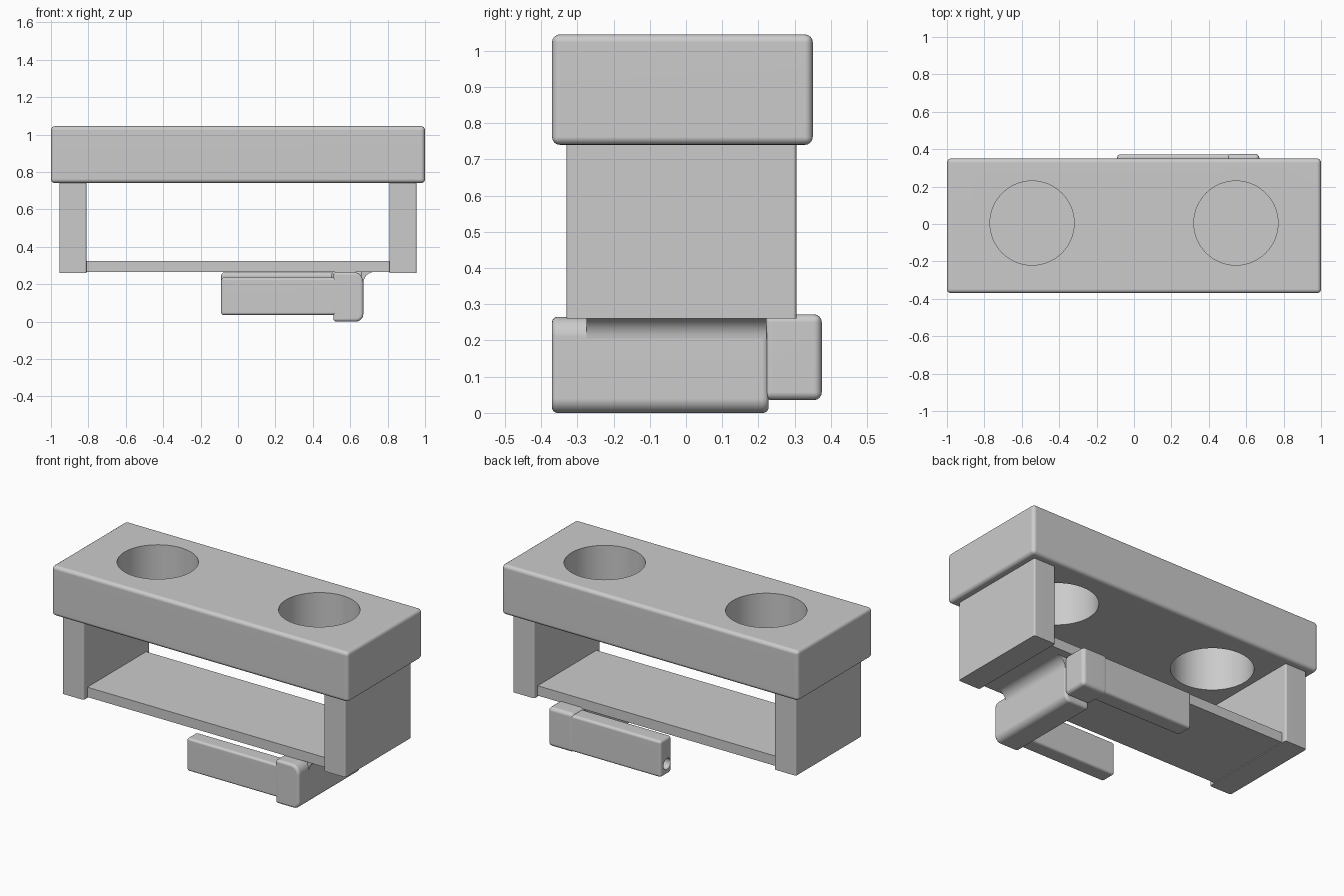
import bpy
import bmesh
import math
from mathutils import Matrix, Vector

cube = bpy.data.objects.get("Cube")
if cube:
    bpy.data.objects.remove(cube, do_unlink=True)

# Single grey plastic
grey = bpy.data.materials.new("light_grey_plastic")
grey.use_nodes = True
GREY = (0.6, 0.6, 0.6, 1)
grey.diffuse_color = GREY
grey.node_tree.nodes["Principled BSDF"].inputs["Base Color"].default_value = GREY


def make_object(name, bm):
    bmesh.ops.recalc_face_normals(bm, faces=bm.faces)
    mesh = bpy.data.meshes.new(name)
    bm.to_mesh(mesh)
    bm.free()
    mesh.materials.append(grey)
    obj = bpy.data.objects.new(name, mesh)
    bpy.context.collection.objects.link(obj)
    return obj


def box(name, x, y, z, bevel=0.0, pick=lambda e: True):
    """Box from ranges, with rounded edges where pick(edge) holds."""
    bm = bmesh.new()
    bmesh.ops.create_cube(bm, size=1)
    for v in bm.verts:
        v.co = Vector([r[0] if c < 0 else r[1] for c, r in zip(v.co, (x, y, z))])
    if bevel:
        bmesh.ops.bevel(bm, geom=[e for e in bm.edges if pick(e)], offset=bevel,
                        segments=4, profile=0.5, affect='EDGES')
    return make_object(name, bm)


def extrude_profile(name, points, y0, y1):
    """Extrude an x-z outline along y."""
    bm = bmesh.new()
    face = bm.faces.new([bm.verts.new((x, y0, z)) for x, z in points])
    new = bmesh.ops.extrude_face_region(bm, geom=[face])["geom"]
    bmesh.ops.translate(bm, verts=[v for v in new if isinstance(v, bmesh.types.BMVert)],
                        vec=(0, y1 - y0, 0))
    return make_object(name, bm)


def arc(cx, cz, r, start, end, steps=8):
    angles = [math.radians(start + (end - start) * i / steps) for i in range(steps + 1)]
    return [(cx + r * math.cos(a), cz + r * math.sin(a)) for a in angles]


def drill(obj, centre, radius, depth, axis='Z'):
    """Cut a round bore and remove the cutter."""
    bm = bmesh.new()
    turn = Matrix.Rotation(math.radians(90), 4, 'Y') if axis == 'X' else Matrix()
    bmesh.ops.create_cone(bm, cap_ends=True, segments=64, radius1=radius, radius2=radius,
                          depth=depth, matrix=Matrix.Translation(centre) @ turn)
    cutter = make_object("bore_cutter", bm)
    cutter.hide_render = True
    mod = obj.modifiers.new("bore", 'BOOLEAN')
    mod.operation = 'DIFFERENCE'
    mod.solver = 'EXACT'
    mod.object = cutter
    bpy.context.view_layer.objects.active = obj
    bpy.ops.object.modifier_apply(modifier=mod.name)
    bpy.data.objects.remove(cutter, do_unlink=True)


def vertical(edge):
    a, b = edge.verts
    return abs(a.co.z - b.co.z) > 0.1


parts = []

# Upper block with two through holes
block = box("holder_block", (-1, 1), (-0.37, 0.35), (0.74, 1.045), 0.022)
for side in (-1, 1):
    drill(block, (side * 0.545, 0.005, 0.9), 0.225, 1)
parts.append(block)

# Side legs and the shelf between them
for side, label in ((-1, "right"), (1, "left")):
    xs = sorted((side * 0.81, side * 0.955))
    parts.append(box(label + "_leg", xs, (-0.33, 0.305), (0.26, 0.742), 0.01, vertical))
parts.append(box("shelf", (-0.815, 0.815), (-0.295, 0.272), (0.265, 0.325)))

# Clip spine under the shelf, rounded on its outer side
outline = ([(0.51, 0), (0.51, 0.265)] + arc(0.615, 0.21, 0.055, 90, 0)
           + arc(0.63, 0.04, 0.04, 0, -90))
spine = extrude_profile("clip_spine", outline, -0.37, 0.228)
bevel = spine.modifiers.new("front_round", 'BEVEL')
bevel.limit_method = 'ANGLE'
bevel.angle_limit = math.radians(60)
bevel.width = 0.015
bevel.segments = 4
parts.append(spine)

# Concave fillet joining spine and shelf
fillet = [(0.66, 0.268), (0.66, 0.205)] + arc(0.73, 0.205, 0.06, 180, 90) + [(0.73, 0.268)]
parts.append(extrude_profile("spine_fillet", fillet, -0.275, 0.222))

# Clip corner and arms
parts.append(box("clip_back_corner", (0.5, 0.67), (0.215, 0.375), (0.035, 0.272), 0.022))
parts.append(box("clip_front_arm", (-0.09, 0.53), (-0.367, -0.27), (0.035, 0.235), 0.014))
back_arm = box("clip_back_arm", (-0.09, 0.53), (0.268, 0.372), (0.04, 0.262), 0.016)
drill(back_arm, (-0.09, 0.312, 0.105), 0.034, 0.4, 'X')
parts.append(back_arm)

# Smooth rounded edges, keeping large faces flat
bpy.ops.object.select_all(action='DESELECT')
for obj in parts:
    obj.select_set(True)
    bpy.context.view_layer.objects.active = obj
bpy.ops.object.shade_smooth_by_angle(angle=math.radians(35))
for obj in parts:
    mod = obj.modifiers.new("flat_face_normals", 'WEIGHTED_NORMAL')
    mod.keep_sharp = True
